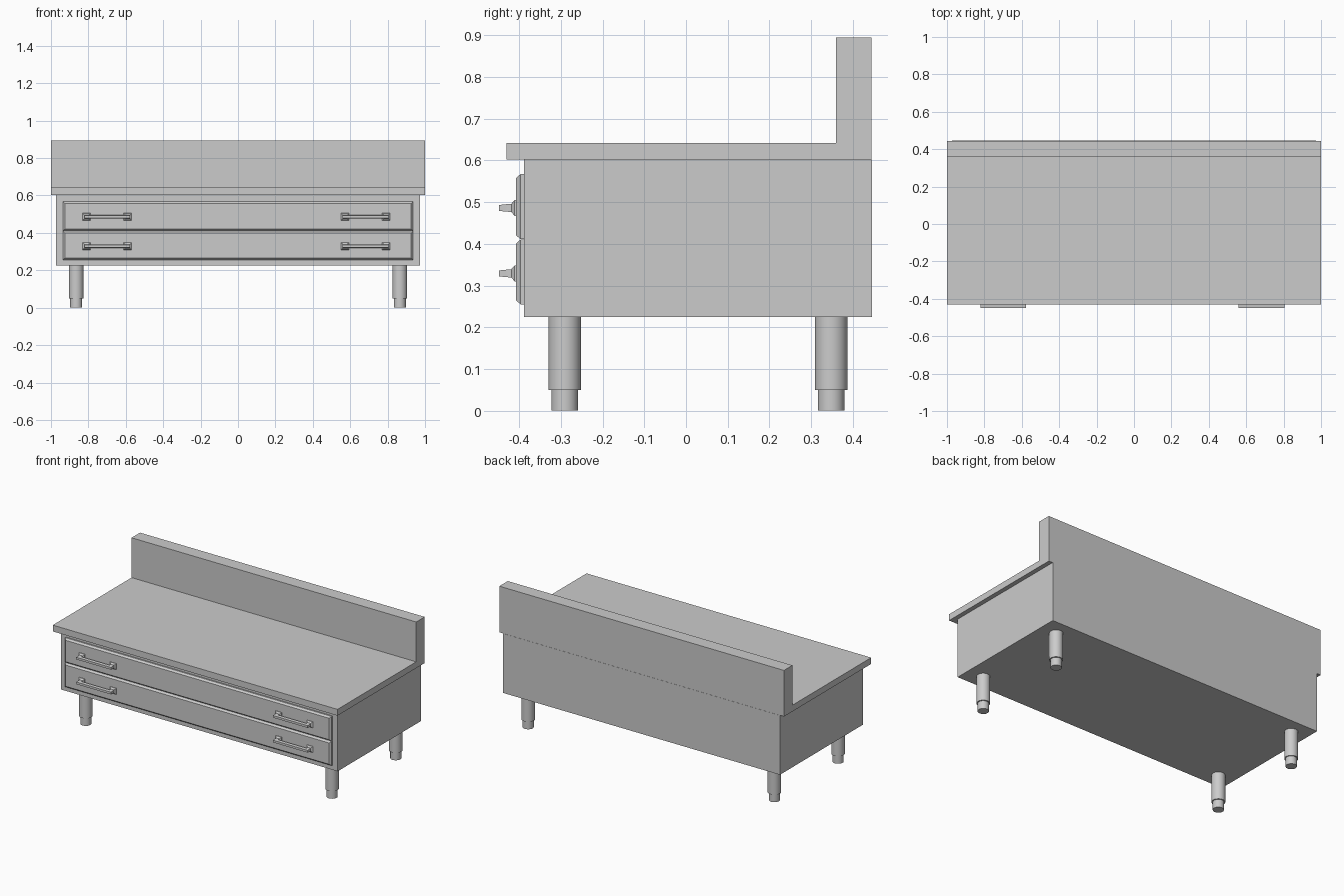
import bpy, bmesh, math

if "Cube" in bpy.data.objects:
    bpy.data.objects.remove(bpy.data.objects["Cube"])


def finish(name, bm):
    bmesh.ops.recalc_face_normals(bm, faces=bm.faces)
    mesh = bpy.data.meshes.new(name)
    bm.to_mesh(mesh)
    bm.free()
    obj = bpy.data.objects.new(name, mesh)
    bpy.context.collection.objects.link(obj)
    return obj


def loft(bm, rings):
    """Join equal-length point rings into a capped solid."""
    loops = [[bm.verts.new(p) for p in ring] for ring in rings]
    n = len(loops[0])
    for a, b in zip(loops, loops[1:]):
        for i in range(n):
            j = (i + 1) % n
            bm.faces.new((a[i], a[j], b[j], b[i]))
    bm.faces.new(loops[0])
    bm.faces.new(loops[-1])


def rect(cx, cz, hx, hz, y):
    return [(cx - hx, y, cz - hz), (cx + hx, y, cz - hz),
            (cx + hx, y, cz + hz), (cx - hx, y, cz + hz)]


def circle(cx, cy, r, z, n=32):
    return [(cx + r * math.cos(2 * math.pi * i / n),
             cy + r * math.sin(2 * math.pi * i / n), z) for i in range(n)]


# Worktop with upstand: one L profile along x
profile = [(-0.43, 0.602), (0.445, 0.602), (0.445, 0.895),
           (0.36, 0.895), (0.36, 0.642), (-0.43, 0.642)]
bm = bmesh.new()
loft(bm, [[(x, y, z) for y, z in profile] for x in (-1, 1)])
finish("worktop", bm)

# Cabinet body
bm = bmesh.new()
loft(bm, [rect(0, 0.4135, 0.972, 0.1885, y) for y in (-0.388, 0.446)])
finish("cabinet_body", bm)

# Two drawers with chamfered fronts, each with two bar handles
for label, z0, z1, hz in (("lower", 0.255, 0.41, 0.329), ("upper", 0.411, 0.567, 0.486)):
    cz, h = (z0 + z1) / 2, (z1 - z0) / 2
    bm = bmesh.new()
    loft(bm, [rect(0, cz, 0.936, h, -0.38),
              rect(0, cz, 0.936, h, -0.397),
              rect(0, cz, 0.926, h - 0.010, -0.408)])
    finish(label + "_drawer_front", bm)

    for side, cx in (("left", -0.70), ("right", 0.682)):
        bm = bmesh.new()
        # flared mounts
        for dx in (-0.110, 0.110):
            loft(bm, [rect(cx + dx, hz, s, s * 0.9, y) for s, y in
                      ((0.022, -0.405), (0.021, -0.411), (0.011, -0.419), (0.009, -0.438))])
        # grip bar
        loft(bm, [rect(cx, hz, 0.122, 0.009, -0.430),
                  rect(cx, hz, 0.122, 0.007, -0.449)])
        finish(f"{label}_{side}_handle", bm)

# Four round legs with a narrower adjustable foot
for depth, y in (("front", -0.291), ("back", 0.348)):
    for side, x in (("left", -0.865), ("right", 0.865)):
        bm = bmesh.new()
        loft(bm, [circle(x, y, r, z) for r, z in
                  ((0.032, 0), (0.032, 0.05), (0.039, 0.05), (0.039, 0.226))])
        leg = finish(f"{depth}_{side}_leg", bm)
        bpy.ops.object.select_all(action='DESELECT')
        leg.select_set(True)
        bpy.context.view_layer.objects.active = leg
        bpy.ops.object.shade_smooth_by_angle(angle=math.radians(30))
